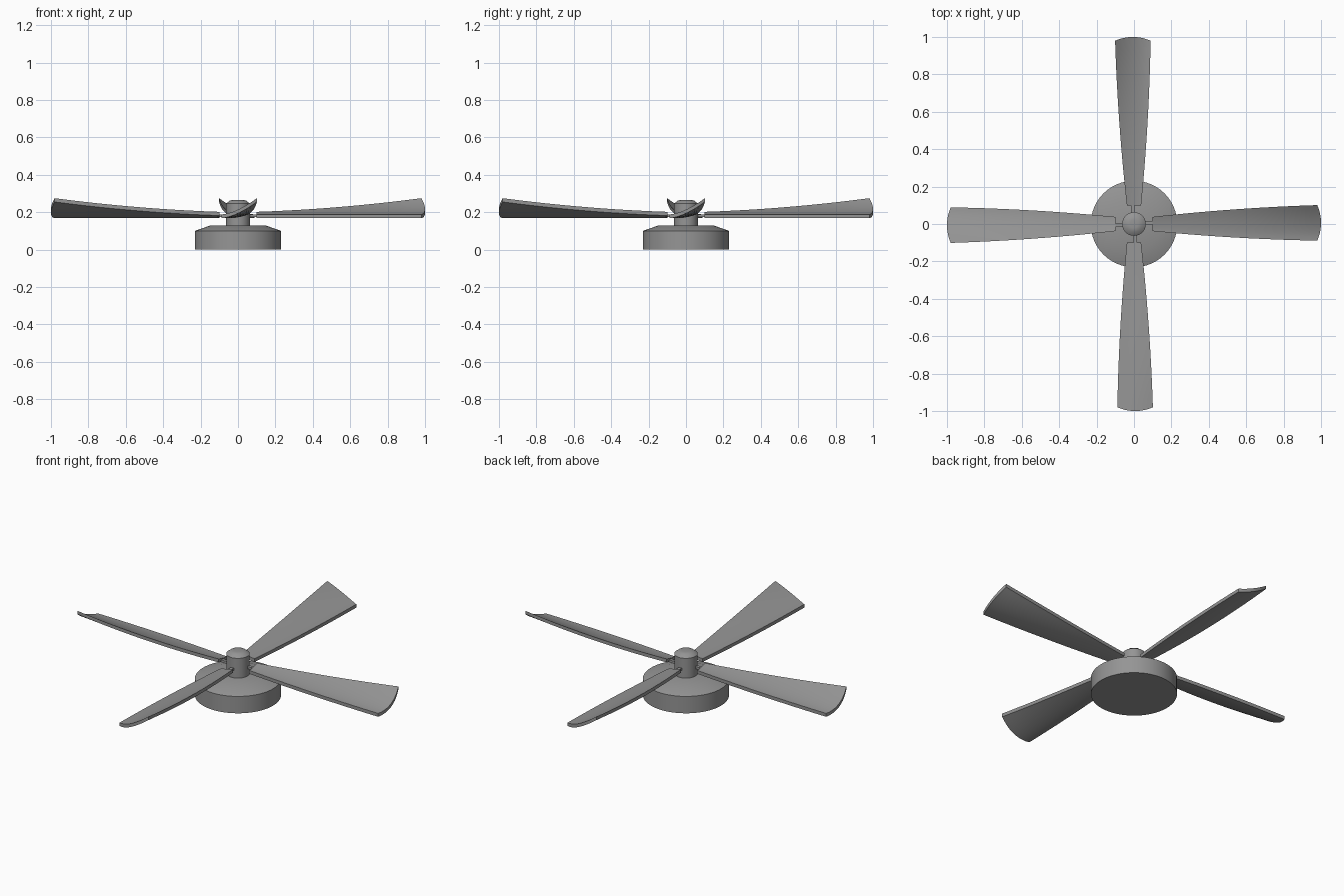
import bpy, bmesh, math
from mathutils import Matrix

if "Cube" in bpy.data.objects:
    bpy.data.objects.remove(bpy.data.objects["Cube"])

# dark grey paint
paint = bpy.data.materials.new("dark_grey")
paint.diffuse_color = (0.3, 0.3, 0.3, 1)
paint.use_nodes = True
paint.node_tree.nodes["Principled BSDF"].inputs["Base Color"].default_value = paint.diffuse_color


def finish(name, bm, angle=30):
    bmesh.ops.recalc_face_normals(bm, faces=bm.faces)
    me = bpy.data.meshes.new(name)
    bm.to_mesh(me)
    bm.free()
    me.materials.append(paint)
    ob = bpy.data.objects.new(name, me)
    bpy.context.collection.objects.link(ob)
    bpy.ops.object.select_all(action='DESELECT')
    ob.select_set(True)
    bpy.context.view_layer.objects.active = ob
    bpy.ops.object.shade_smooth_by_angle(angle=math.radians(angle))
    return ob


def lathe(name, profile, sides=64):
    bm = bmesh.new()
    rings = [[bm.verts.new((r * math.cos(2 * math.pi * i / sides),
                            r * math.sin(2 * math.pi * i / sides), z))
              for i in range(sides)] for r, z in profile]
    for a, b in zip(rings, rings[1:]):
        for i in range(sides):
            j = (i + 1) % sides
            bm.faces.new((a[i], a[j], b[j], b[i]))
    bm.faces.new(rings[0])
    bm.faces.new(rings[-1])
    return finish(name, bm)


# motor housing and spindle
lathe("motor_base", [(0.231, 0), (0.231, 0.1), (0.145, 0.13)])
lathe("spindle", [(0.063, 0.12), (0.063, 0.247), (0.042, 0.263), (0.022, 0.266)])


def blade_point(s, t):
    """s runs root to tip, t runs low edge to high edge."""
    u = 2 * t - 1
    r = 0.1 + s * (0.9 - 0.02 * u * u)
    half = 0.038 + 0.092 * s - 0.035 * s * s
    y = u * half + 0.006 * s
    rise = 0.014 + 0.03 * s + 0.043 * s * s
    return r, y, 0.168 + rise * t ** 1.6


def blade(name, angle, n=16, m=10, thick=0.02):
    bm = bmesh.new()
    low = [[bm.verts.new(blade_point(i / n, j / m)) for j in range(m + 1)]
           for i in range(n + 1)]
    for i in range(n):
        for j in range(m):
            bm.faces.new((low[i][j], low[i + 1][j], low[i + 1][j + 1], low[i][j + 1]))
    # thicken upwards
    ext = bmesh.ops.extrude_face_region(bm, geom=bm.faces[:], use_keep_orig=True)
    up = [g for g in ext['geom'] if isinstance(g, bmesh.types.BMVert)]
    bmesh.ops.translate(bm, verts=up, vec=(0, 0, thick))
    bm.transform(Matrix.Rotation(angle, 4, 'Z'))
    return finish(name, bm)


def arm(name, angle):
    bm = bmesh.new()
    bmesh.ops.create_cube(bm, size=1, matrix=Matrix.Rotation(angle, 4, 'Z')
                          @ Matrix.Translation((0.08, 0.006, 0.181))
                          @ Matrix.Diagonal((0.06, 0.018, 0.014, 1)))
    return finish(name, bm)


# four blades with their short mounting arms
for k in range(4):
    blade(f"blade_{k + 1}", k * math.pi / 2)
    arm(f"blade_arm_{k + 1}", k * math.pi / 2)
